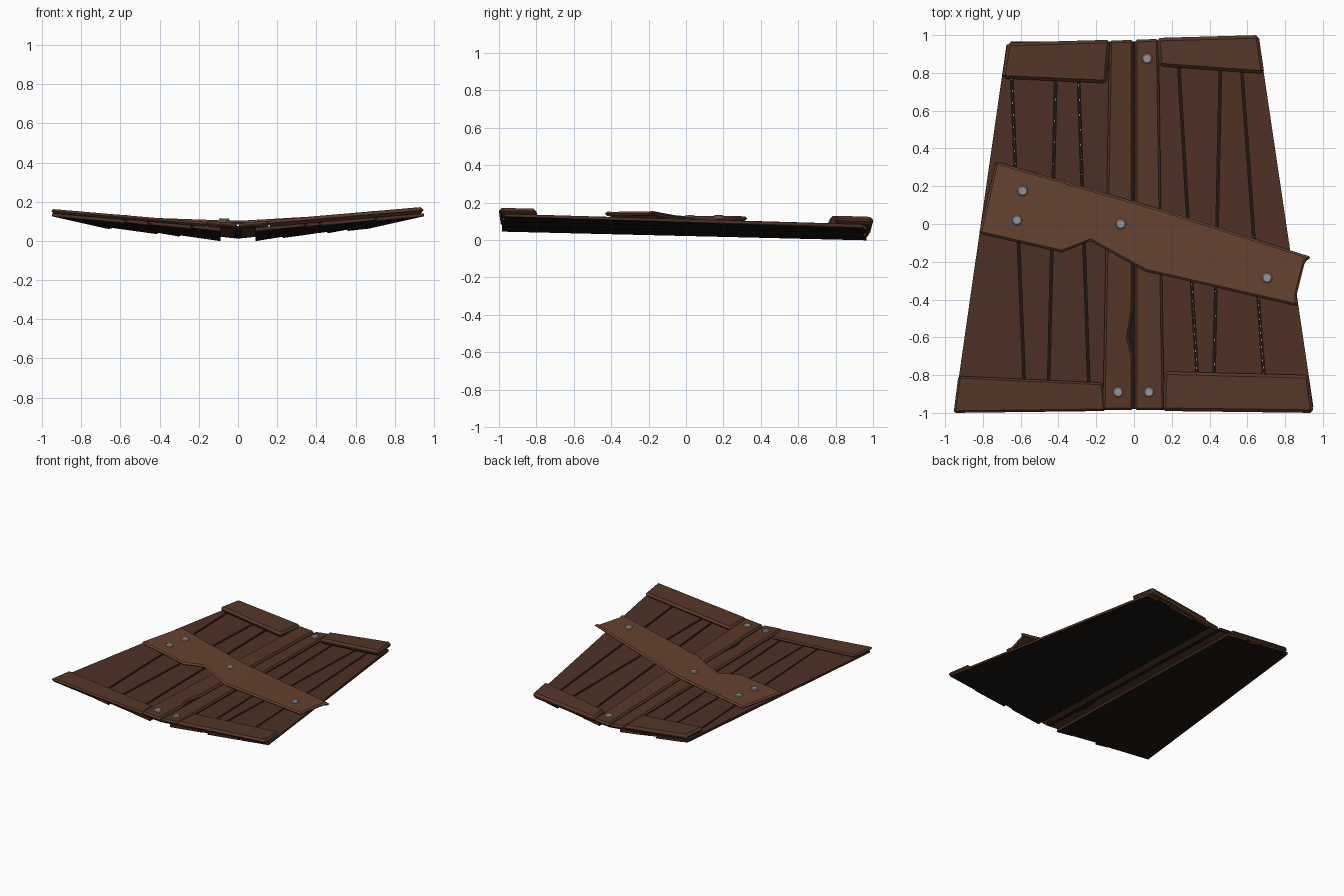
import bpy, bmesh

if "Cube" in bpy.data.objects:
    bpy.data.objects.remove(bpy.data.objects["Cube"])


def material(name, rgb):
    m = bpy.data.materials.new(name)
    m.diffuse_color = (*rgb, 1)
    m.use_nodes = True
    m.node_tree.nodes["Principled BSDF"].inputs["Base Color"].default_value = m.diffuse_color
    return m


PLANK = material("plank_wood", (0.075, 0.03, 0.019))
BEAM = material("beam_wood", (0.09, 0.037, 0.021))
BRACE = material("brace_wood", (0.13, 0.055, 0.03))
DARK = material("dark_wood", (0.012, 0.008, 0.005))
IRON = material("iron", (0.3, 0.3, 0.31))


def board(x, y):
    """Shallow V surface that the planks lie on."""
    return 0.035 - 0.025 * y + (0.0975 + 0.0125 * y) * abs(x)


def brace_top(x, y):
    return 0.102 + (0.058 if x > 0 else 0.035) * abs(x)


def slab(name, outline, top, bottom, mat, bevel=0.0, cuts=()):
    """Extruded outline whose top and bottom follow height functions."""
    bm = bmesh.new()
    lo = bm.faces.new([bm.verts.new((x, y, 0)) for x, y in outline])
    ext = bmesh.ops.extrude_face_region(bm, geom=[lo], use_keep_orig=True)
    for v in ext["geom"]:
        if isinstance(v, bmesh.types.BMVert):
            v.co.z = 1
    for x in cuts:
        bmesh.ops.bisect_plane(bm, geom=bm.verts[:] + bm.edges[:] + bm.faces[:],
                               plane_co=(x, 0, 0), plane_no=(1, 0, 0))
    bmesh.ops.recalc_face_normals(bm, faces=bm.faces[:])
    for v in bm.verts:
        v.co.z = (top if v.co.z > 0.5 else bottom)(v.co.x, v.co.y)
    me = bpy.data.meshes.new(name)
    bm.to_mesh(me)
    bm.free()
    me.materials.append(mat)
    ob = bpy.data.objects.new(name, me)
    bpy.context.collection.objects.link(ob)
    if bevel:
        b = ob.modifiers.new("bevel", "BEVEL")
        b.width = bevel
        b.segments = 1
        b.limit_method = "ANGLE"
        b.angle_limit = 0.7
    return ob


def above(h):
    return lambda x, y: board(x, y) + h


# Planks: seams given as (x at back, x at front)
seams = {
    "left": [(-0.09, -0.09), (-0.3, -0.235), (-0.41, -0.455), (-0.655, -0.575), (-0.675, -0.95)],
    "right": [(0.09, 0.09), (0.23, 0.345), (0.46, 0.42), (0.56, 0.7), (0.665, 0.95)],
}
G = 0.007
for side, lines in seams.items():
    s = -1 if side == "left" else 1
    for i, ((b0, f0), (b1, f1)) in enumerate(zip(lines, lines[1:])):
        last = i == len(lines) - 2
        g0, g1 = (0 if i == 0 else s * G), (0 if last else s * G)
        yb, yf = 0.965 - 0.015 * (i % 2), -0.985 + 0.015 * (i % 2)
        slab(f"plank_{side}_{i}", [(b0 + g0, yb), (b1 - g1, yb), (f1 - g1, yf), (f0 + g0, yf)],
             above(0), above(-0.013), PLANK)
        # Dark underside of each plank, dipping toward its inner edge
        mid = (abs(b0) + abs(b1) + abs(f0) + abs(f1)) / 4

        def under(x, y, mid=mid):
            return board(x, y) - 0.018 + (0.003 if abs(x) > mid else -0.004)
        slab(f"plank_underside_{side}_{i}", [(b0, yb), (b1, yb), (f1, yf), (f0, yf)],
             above(-0.011), under, DARK)

# Centre beam in two halves, with a dark joint between
slab("centre_beam_left", [(-0.13, 0.97), (-0.004, 0.975), (-0.004, -0.45), (-0.028, -0.6),
                          (-0.004, -0.7), (-0.004, -0.985), (-0.165, -0.985)],
     above(0.03), above(0), BEAM, 0.012)
slab("centre_beam_right", [(0.004, 0.975), (0.13, 0.98), (0.16, -0.985), (0.004, -0.985)],
     above(0.03), above(0), BEAM, 0.012)
slab("centre_joint", [(-0.1, 0.965), (0.1, 0.965), (0.1, -0.98), (-0.1, -0.98)],
     above(0.015), above(0.001), DARK, cuts=(0,))

# Cross beams at both ends
for name, pts, h in [
    ("front_beam_left", [(-0.955, -1), (-0.93, -0.805), (-0.165, -0.84), (-0.15, -0.99)], 0.022),
    ("front_beam_right", [(0.95, -1), (0.925, -0.8), (0.16, -0.78), (0.15, -0.99)], 0.033),
    ("back_beam_left", [(-0.67, 0.96), (-0.7, 0.77), (-0.145, 0.745), (-0.125, 0.975)], 0.04),
    ("back_beam_right", [(0.12, 0.985), (0.66, 1), (0.69, 0.795), (0.135, 0.835)], 0.043),
]:
    slab(name, pts, above(h), above(0), BEAM, 0.016)

# Broken diagonal brace
slab("diagonal_brace",
     [(-0.73, 0.33), (0.12, 0.085), (0.94, -0.175), (0.905, -0.2), (0.86, -0.38), (0.87, -0.435),
      (0.06, -0.25), (-0.23, -0.09), (-0.38, -0.15), (-0.82, -0.05)],
     brace_top, lambda x, y: brace_top(x, y) - 0.022, BRACE, 0.012, cuts=(-0.05, 0.05))

# Nail heads
nails = [(0.07, 0.875, 0), (-0.085, -0.89, 0), (0.08, -0.89, 0), (-0.07, 0, 1),
         (-0.59, 0.175, 1), (-0.62, 0.02, 1), (0.705, -0.285, 1)]
for i, (x, y, on_brace) in enumerate(nails):
    z = brace_top(x, y) if on_brace else board(x, y) + 0.03
    bpy.ops.mesh.primitive_cylinder_add(vertices=8, radius=0.029, depth=0.02, location=(x, y, z))
    nail = bpy.context.object
    nail.name = f"nail_{i}"
    nail.data.materials.append(IRON)
    slope = 0.05 if on_brace else 0.09
    nail.rotation_euler.y = -slope if x > 0 else slope
    bev = nail.modifiers.new("bevel", "BEVEL")
    bev.width = 0.006
    bev.segments = 1
